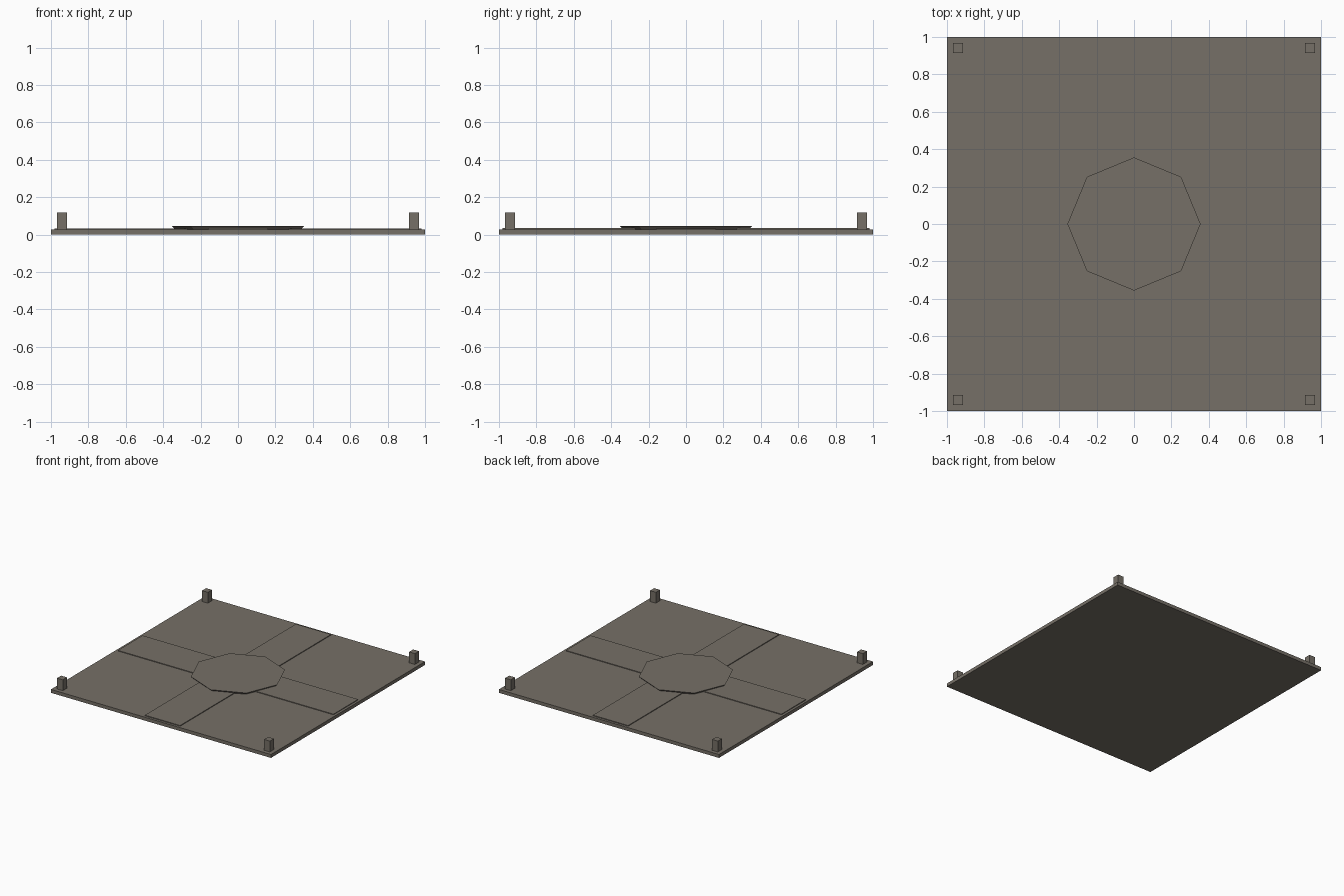
import bpy
import math

cube = bpy.data.objects.get("Cube")
if cube:
    bpy.data.objects.remove(cube, do_unlink=True)

# Single stone colour
stone = bpy.data.materials.new("warm_grey_stone")
stone.use_nodes = True
colour = (0.18, 0.16, 0.135, 1.0)
stone.diffuse_color = colour
bsdf = stone.node_tree.nodes["Principled BSDF"]
bsdf.inputs["Base Color"].default_value = colour
bsdf.inputs["Roughness"].default_value = 0.9


def finish(name):
    obj = bpy.context.object
    obj.name = name
    obj.data.materials.append(stone)
    return obj


def box(name, x, y, bottom, top, width, depth):
    bpy.ops.mesh.primitive_cube_add(size=1, location=(x, y, (bottom + top) / 2))
    bpy.context.object.scale = (width, depth, top - bottom)
    bpy.ops.object.transform_apply(location=False, rotation=False, scale=True)
    return finish(name)


# Square floor slab
BASE = 0.028
box("floor_slab", 0, 0, 0, BASE, 2, 2)

# Two thin raised paths crossing at the centre
PATH_TOP = 0.034
box("path_front_to_back", 0, 0, BASE - 0.01, PATH_TOP, 0.32, 1.96)
box("path_side_to_side", 0, 0, BASE - 0.01, PATH_TOP - 0.0005, 1.96, 0.32)

# Octagonal centre platform, flaring outward toward the top
bpy.ops.mesh.primitive_cone_add(vertices=8, radius1=0.335, radius2=0.356,
                                depth=0.02, location=(0, 0, 0.037))
finish("centre_platform")

# Short square post near each corner
for side, x in (("left", 0.941), ("right", -0.941)):
    for end, y in (("front", -0.941), ("back", 0.941)):
        box(f"{end}_{side}_post", x, y, BASE - 0.01, 0.117, 0.053, 0.053)
